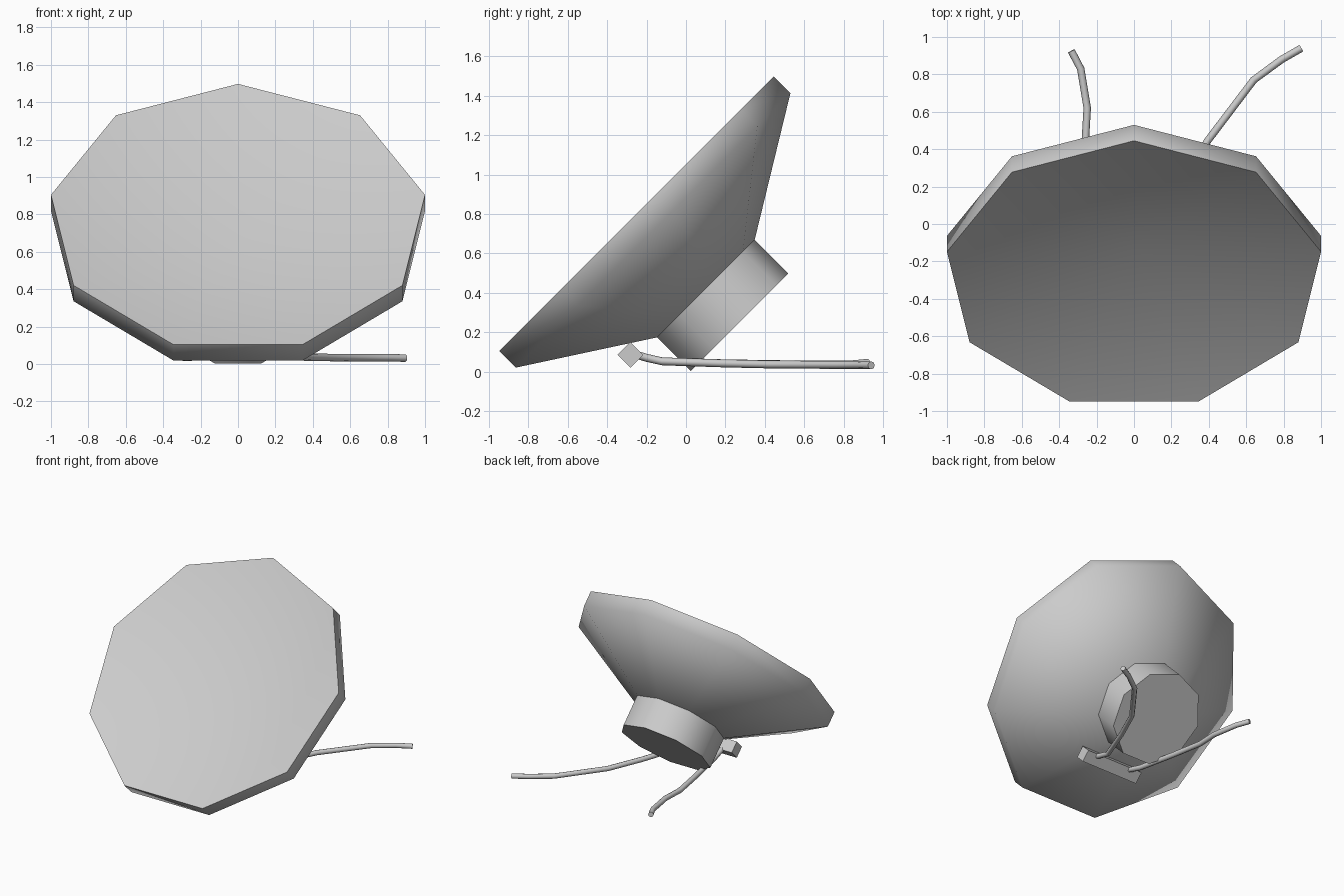
import bpy, bmesh, math
from mathutils import Matrix, Vector

cube = bpy.data.objects.get("Cube")
if cube:
    bpy.data.objects.remove(cube, do_unlink=True)

SIDES = 9
# Tilted frame: local z points out of the dish, local y runs up the slope
TILT = Matrix.Translation((0, -0.273, 0.78)) @ Matrix.Rotation(math.radians(45), 4, 'X')

grey = bpy.data.materials.new("light_grey")
grey.use_nodes = True
colour = (0.6, 0.6, 0.6, 1)
grey.diffuse_color = colour
grey.node_tree.nodes["Principled BSDF"].inputs["Base Color"].default_value = colour


def finish(name, bm, angle):
    """Turn a bmesh into a named, smooth-shaded object."""
    bmesh.ops.recalc_face_normals(bm, faces=bm.faces)
    mesh = bpy.data.meshes.new(name)
    bm.to_mesh(mesh)
    bm.free()
    mesh.materials.append(grey)
    obj = bpy.data.objects.new(name, mesh)
    bpy.context.collection.objects.link(obj)
    bpy.ops.object.select_all(action='DESELECT')
    obj.select_set(True)
    bpy.context.view_layer.objects.active = obj
    bpy.ops.object.shade_smooth_by_angle(angle=math.radians(angle))
    return obj


def lathe(name, profile, angle):
    """Nine-sided solid from (radius, height) pairs; radius 0 makes a tip."""
    bm = bmesh.new()
    rings = []
    for r, h in profile:
        if r == 0:
            rings.append([bm.verts.new((0, 0, h))] * SIDES)
        else:
            turns = [math.pi / 2 + math.tau * i / SIDES for i in range(SIDES)]
            rings.append([bm.verts.new((r * math.cos(t), r * math.sin(t), h)) for t in turns])
    for low, high in zip(rings, rings[1:]):
        for i in range(SIDES):
            j = (i + 1) % SIDES
            corners = dict.fromkeys((low[i], low[j], high[j], high[i]))
            bm.faces.new(list(corners))
    for ring in (rings[0], rings[-1]):
        if len(set(ring)) == SIDES:
            bm.faces.new(ring)
    obj = finish(name, bm, angle)
    obj.matrix_world = TILT
    return obj


# Shallow concave dish with a thin rim and a conical back
lathe("dish", [(0, -0.2), (1.0154, 0), (1.0154, -0.12), (0.361, -0.518)], 62)

# Round mount behind the dish
lathe("rear_mount", [(0.361, -0.518), (0.361, -0.76)], 50)

# Cable bar under the dish
bm = bmesh.new()
bmesh.ops.create_cube(bm, size=1)
bmesh.ops.scale(bm, vec=(0.51, 0.092, 0.092), verts=bm.verts)
bar = finish("cable_bar", bm, 30)
bar.matrix_world = Matrix.Translation((0, -0.282, 0.085)) @ Matrix.Rotation(math.radians(45), 4, 'X')


def cable(name, points, radius=0.02, sides=8):
    """Tube swept along a path with mitred bends."""
    pts = [Vector(p) for p in points]
    bm = bmesh.new()
    rings = []
    for i, p in enumerate(pts):
        along = (pts[min(i + 1, len(pts) - 1)] - pts[max(i - 1, 0)]).normalized()
        side = along.cross(Vector((0, 0, 1))).normalized()
        up = side.cross(along)
        rings.append([bm.verts.new(p + radius * (side * math.cos(math.tau * k / sides)
                                                 + up * math.sin(math.tau * k / sides)))
                      for k in range(sides)])
    for a, b in zip(rings, rings[1:]):
        for k in range(sides):
            n = (k + 1) % sides
            bm.faces.new((a[k], a[n], b[n], b[k]))
    bm.faces.new(rings[0])
    bm.faces.new(rings[-1])
    return finish(name, bm, 50)


# Two loose cables trailing backwards along the ground
cable("right_cable", [(-0.155, -0.25, 0.085), (-0.157, -0.2, 0.07), (-0.165, -0.12, 0.052),
                      (-0.22, 0.2, 0.042), (-0.26, 0.45, 0.038), (-0.25, 0.62, 0.036),
                      (-0.285, 0.83, 0.036), (-0.335, 0.925, 0.045)])
cable("left_cable", [(0.155, -0.25, 0.085), (0.152, -0.2, 0.07), (0.15, -0.12, 0.052),
                     (0.27, 0.18, 0.042), (0.39, 0.44, 0.036), (0.64, 0.77, 0.034),
                     (0.79, 0.88, 0.034), (0.895, 0.94, 0.032)])
